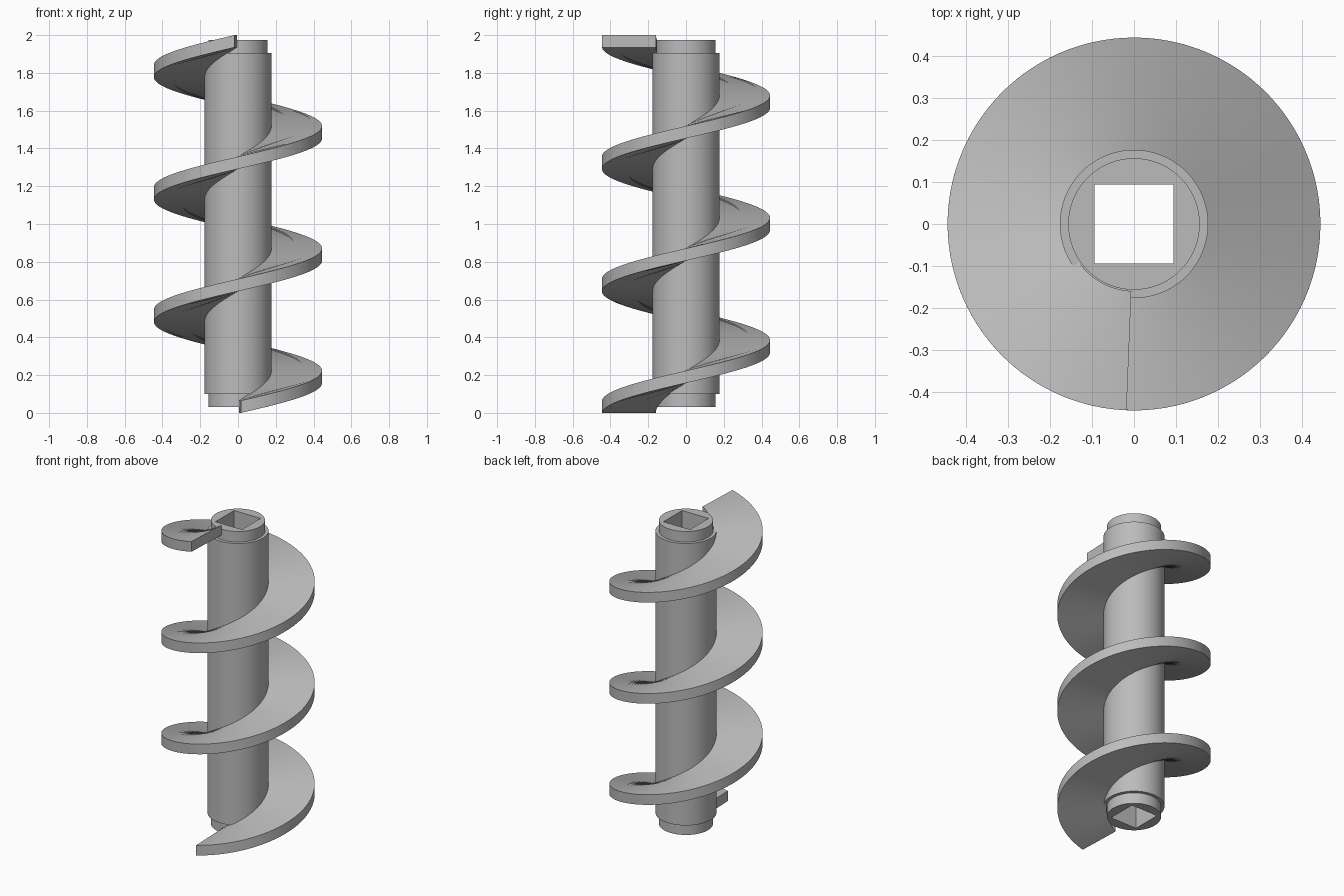
import bpy, bmesh
from math import sin, cos, pi, radians

if "Cube" in bpy.data.objects:
    bpy.data.objects.remove(bpy.data.objects["Cube"])

steel = bpy.data.materials.new("grey steel")
steel.diffuse_color = (0.5, 0.5, 0.5, 1)
steel.use_nodes = True
steel.node_tree.nodes["Principled BSDF"].inputs["Base Color"].default_value = steel.diffuse_color


def skin(name, rings, closed):
    """Join equal rings of points into a quad surface, closed into a loop or capped."""
    bm = bmesh.new()
    loops = [[bm.verts.new(p) for p in ring] for ring in rings]
    pairs = list(zip(loops, loops[1:]))
    if closed:
        pairs.append((loops[-1], loops[0]))
    else:
        bm.faces.new(loops[0])
        bm.faces.new(loops[-1])
    n = len(loops[0])
    for a, b in pairs:
        for i in range(n):
            j = (i + 1) % n
            bm.faces.new((a[i], a[j], b[j], b[i]))
    bmesh.ops.recalc_face_normals(bm, faces=bm.faces)
    mesh = bpy.data.meshes.new(name)
    bm.to_mesh(mesh)
    bm.free()
    mesh.materials.append(steel)
    obj = bpy.data.objects.new(name, mesh)
    bpy.context.collection.objects.link(obj)
    bpy.ops.object.select_all(action='DESELECT')
    obj.select_set(True)
    bpy.context.view_layer.objects.active = obj
    bpy.ops.object.shade_smooth_by_angle(angle=radians(30))
    return obj


# Shaft: stepped round tube with a square drive hole right through
SIDES = 96
angles = [2 * pi * i / SIDES for i in range(SIDES)]


def circle(r, z):
    return [(r * cos(a), r * sin(a), z) for a in angles]


def square(h, z):
    return [(h * cos(a) / max(abs(cos(a)), abs(sin(a))),
             h * sin(a) / max(abs(cos(a)), abs(sin(a))), z) for a in angles]


NECK, BODY, HOLE = 0.157, 0.177, 0.094
skin("shaft", [square(HOLE, 0.03), circle(NECK, 0.03), circle(NECK, 0.10),
               circle(BODY, 0.10), circle(BODY, 1.905), circle(NECK, 1.905),
               circle(NECK, 1.973), square(HOLE, 1.973)], closed=True)

# Screw flight: rectangular section swept up almost three turns
INNER, OUTER, THICK = 0.16, 0.445, 0.065
START, END = radians(-90 + 2.0), radians(-90 + 1080 - 2.3)
STEPS = 360
sections = []
for i in range(STEPS + 1):
    t = i / STEPS
    a = START + (END - START) * t
    z = (2.0 - THICK) * t
    sections.append([(r * cos(a), r * sin(a), z + dz) for r, dz in
                     ((INNER, 0), (OUTER, 0), (OUTER, THICK), (INNER, THICK))])
skin("screw_flight", sections, closed=False)
